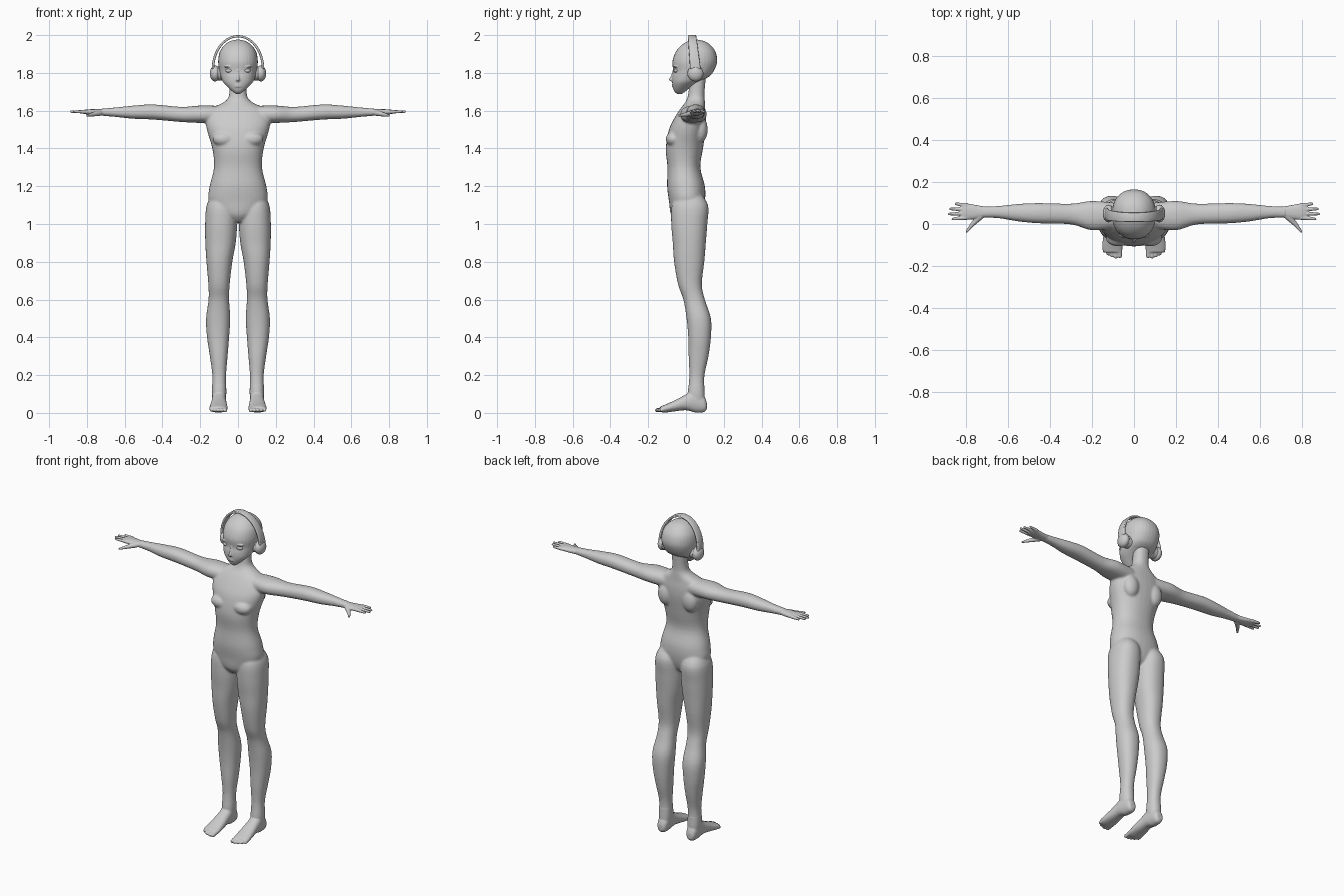
import bpy, bmesh, math
from mathutils import Vector, Matrix

cube = bpy.data.objects.get("Cube")
if cube:
    bpy.data.objects.remove(cube)

grey = bpy.data.materials.new("plain grey")
grey.use_nodes = True
grey.diffuse_color = (0.6, 0.6, 0.6, 1)
grey.node_tree.nodes["Principled BSDF"].inputs["Base Color"].default_value = grey.diffuse_color

SIDES = (1, -1)


def resample(rows, steps=4):
    """Smooth curve through the section rows."""
    rows = [rows[0]] + list(rows) + [rows[-1]]
    out = []
    for a, b, c, d in zip(rows, rows[1:], rows[2:], rows[3:]):
        for k in range(steps):
            t = k / steps
            out.append([q + t / 2 * (r - p + t * (2 * p - 5 * q + 4 * r - s + t * (3 * (q - r) + s - p)))
                        for p, q, r, s in zip(a, b, c, d)])
    return out + [list(rows[-1])]


def loft(bm, rows, axis, side=1, n=32, power=0.9):
    """Skin rounded sections (position, low, high, low, high) along an axis."""
    rings = []
    for pos, a0, a1, b0, b1 in resample(rows):
        ring = []
        for i in range(n):
            t = math.tau * i / n
            c, s = math.cos(t), math.sin(t)
            u = (a0 + a1 + (a1 - a0) * math.copysign(abs(c) ** power, c)) / 2
            v = (b0 + b1 + (b1 - b0) * math.copysign(abs(s) ** power, s)) / 2
            p = {"x": (pos, u, v), "y": (u, pos, v), "z": (u, v, pos)}[axis]
            ring.append(bm.verts.new((p[0] * side, p[1], p[2])))
        rings.append(ring)
    for r, q in zip(rings, rings[1:]):
        for i in range(n):
            j = (i + 1) % n
            bm.faces.new((r[i], r[j], q[j], q[i]))
    bm.faces.new(rings[0])
    bm.faces.new(rings[-1])


def symmetric(rows):
    return [(z, -w, w, y0, y1) for z, w, y0, y1 in rows]


def ball(bm, centre, size):
    bmesh.ops.create_uvsphere(bm, u_segments=32, v_segments=20, radius=1,
                              matrix=Matrix.Translation(centre) @ Matrix.Diagonal((*size, 1)))


def digit(bm, start, end, r0, r1, side):
    """Round-ended finger or toe."""
    a, b = Vector(start), Vector(end)
    a.x *= side
    b.x *= side
    turn = (b - a).to_track_quat("Z", "Y").to_matrix().to_4x4()
    bmesh.ops.create_cone(bm, cap_ends=True, segments=16, radius1=r0, radius2=r1, depth=(b - a).length,
                          matrix=Matrix.Translation((a + b) / 2) @ turn)
    ball(bm, a, (r0,) * 3)
    ball(bm, b, (r1,) * 3)


def finish(name, bm, voxel=0, smooth=0):
    bmesh.ops.recalc_face_normals(bm, faces=bm.faces)
    mesh = bpy.data.meshes.new(name)
    bm.to_mesh(mesh)
    bm.free()
    mesh.materials.append(grey)
    ob = bpy.data.objects.new(name, mesh)
    bpy.context.collection.objects.link(ob)
    mesh.shade_smooth()
    if voxel:
        rm = ob.modifiers.new("blend", "REMESH")
        rm.mode, rm.voxel_size, rm.use_smooth_shade = "VOXEL", voxel, True
        sm = ob.modifiers.new("soften", "SMOOTH")
        sm.factor, sm.iterations = 0.5, smooth
    return ob


# Body: torso, neck, arms and legs blended together
bm = bmesh.new()
loft(bm, symmetric([
    (1.01, .03, -.05, .04), (1.05, .1, -.08, .08), (1.12, .155, -.09, .1),
    (1.2, .15, -.1, .1), (1.3, .127, -.098, .076), (1.4, .136, -.107, .09),
    (1.5, .165, -.09, .105), (1.56, .17, -.062, .107), (1.61, .14, -.03, .102),
    (1.65, .068, 0, .1), (1.69, .046, .012, .098), (1.78, .046, .02, .105)]), "z")
for s in SIDES:
    loft(bm, [
        (.08, -.02, .1, 1.53, 1.625), (.2, -.03, .11, 1.535, 1.627), (.3, -.002, .097, 1.54, 1.62),
        (.45, .003, .1, 1.553, 1.633), (.55, .012, .096, 1.557, 1.627),
        (.65, .028, .086, 1.567, 1.617), (.73, .03, .083, 1.574, 1.61)], "x", s)
    loft(bm, [
        (1.17, .04, .13, -.04, .07), (1.1, .012, .166, -.075, .117), (1, .005, .174, -.078, .113),
        (.9, .012, .173, -.07, .105), (.8, .03, .167, -.063, .097), (.68, .044, .157, -.042, .084),
        (.6, .047, .156, -.014, .1), (.5, .041, .169, .003, .132), (.4, .047, .164, .012, .132),
        (.3, .055, .149, .014, .119), (.2, .063, .136, .018, .098), (.12, .062, .138, .012, .097),
        (.06, .064, .136, .015, .1)], "z", s)
    ball(bm, (s * .075, -.065, 1.45), (.06, .042, .04))  # chest muscle
    ball(bm, (s * .085, .075, 1.5), (.05, .04, .07))  # shoulder blade
finish("body", bm, .006, 8)

# Hands
for s, label in zip(SIDES, ("left", "right")):
    bm = bmesh.new()
    loft(bm, [(.69, .034, .08, 1.575, 1.61), (.74, .026, .088, 1.574, 1.608),
              (.8, .02, .098, 1.58, 1.607), (.825, .028, .092, 1.586, 1.602)], "x", s)
    for k, tip in enumerate((.865, .882, .876, .85)):
        y = .03 + k * .02
        digit(bm, (.8, y, 1.594), (tip, y - .006 + k * .004, 1.595), .0105, .0065, s)
    digit(bm, (.735, .035, 1.588), (.77, .0, 1.58), .016, .011, s)
    digit(bm, (.77, .0, 1.58), (.798, -.036, 1.574), .011, .006, s)
    finish(label + "_hand", bm, .0035, 2)

# Feet
for s, label in zip(SIDES, ("left", "right")):
    bm = bmesh.new()
    loft(bm, [(.11, .085, .118, .02, .055), (.095, .07, .13, .004, .09), (.05, .064, .137, .002, .13),
              (0, .062, .14, .014, .098), (-.06, .057, .147, .008, .066),
              (-.11, .055, .152, .002, .044), (-.135, .06, .145, .005, .034)], "y", s)
    loft(bm, [(.16, .063, .136, .016, .096), (.1, .062, .138, .01, .099),
              (.04, .068, .132, .02, .1)], "z", s)
    for k, tip in enumerate((-.152, -.155, -.15, -.142, -.13)):
        r = .013 - k * .001
        x = .068 + k * .0185
        digit(bm, (x, -.1, .024), (x, tip, .014), r, r * .85, s)
    finish(label + "_foot", bm, .004, 3)

# Head with nose, brow ridges and lips
bm = bmesh.new()
loft(bm, symmetric([
    (1.687, .008, -.045, -.025), (1.7, .027, -.06, -.005), (1.72, .05, -.068, .02),
    (1.75, .078, -.073, .065), (1.78, .092, -.073, .122), (1.81, .099, -.068, .147),
    (1.86, .105, -.072, .165), (1.91, .097, -.055, .157), (1.945, .074, -.026, .132),
    (1.967, .044, .008, .1), (1.976, .008, .04, .06)]), "z")
loft(bm, symmetric([(1.752, .004, -.07, -.05), (1.76, .011, -.088, -.05), (1.768, .009, -.09, -.05),
                    (1.79, .006, -.078, -.05), (1.82, .004, -.07, -.05)]), "z")
for z in (1.728, 1.736):
    ball(bm, (0, -.066, z), (.022, .009, .004))
for s in SIDES:
    ball(bm, (s * .046, -.054, 1.833), (.028, .012, .005))
finish("head", bm, .004, 3)

# Eyes
bm = bmesh.new()
for s in SIDES:
    ball(bm, (s * .046, -.052, 1.812), (.021, .013, .011))
finish("eyes", bm)

# Headband: flat strip swept over the skull
bm = bmesh.new()
rings = []
for i in range(49):
    t = math.pi * i / 48
    c, h = math.cos(t), math.sin(t)
    y, half = .05 - .018 * h, .028 - .006 * h
    rings.append([bm.verts.new((c * rx, y + d * half, 1.82 + h * rz))
                  for rx, rz, d in ((.126, .168, -1), (.126, .168, 1), (.139, .18, 1), (.139, .18, -1))])
for r, q in zip(rings, rings[1:]):
    for i in range(4):
        j = (i + 1) % 4
        bm.faces.new((r[i], r[j], q[j], q[i]))
bm.faces.new(rings[0])
bm.faces.new(rings[-1])
band = finish("headband", bm)
bevel = band.modifiers.new("round edges", "BEVEL")
bevel.width, bevel.segments, bevel.limit_method = .004, 2, "ANGLE"

# Ear cups: padded disc with a domed shell
for s, label in zip(SIDES, ("left", "right")):
    bm = bmesh.new()
    bmesh.ops.create_cone(bm, cap_ends=True, segments=32, radius1=.036, radius2=.036, depth=.035,
                          matrix=Matrix.Translation((s * .1, .05, 1.797)) @ Matrix.Rotation(math.pi / 2, 4, "Y"))
    ball(bm, (s * .121, .05, 1.797), (.028, .042, .042))
    cup = finish(label + "_ear_cup", bm)
    bpy.context.view_layer.objects.active = cup
    cup.select_set(True)
    bpy.ops.object.shade_smooth_by_angle(angle=math.radians(40))
    cup.select_set(False)
